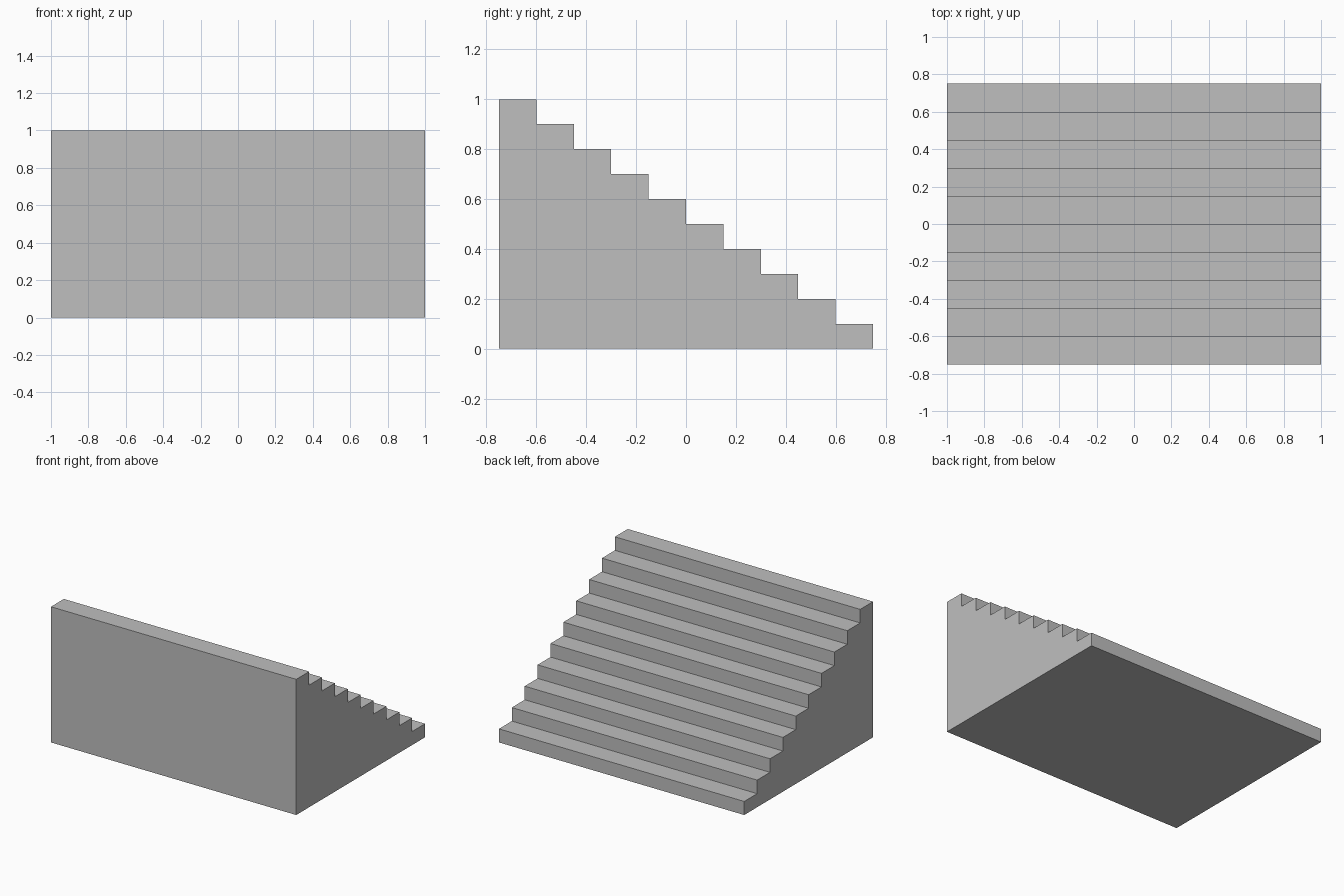
import bpy
import bmesh

cube = bpy.data.objects.get("Cube")
if cube:
    bpy.data.objects.remove(cube, do_unlink=True)

STEPS = 10
WIDTH, DEPTH, HEIGHT = 2.0, 1.5, 1.0
TREAD, RISE = DEPTH / STEPS, HEIGHT / STEPS

# Plain grey material
grey = bpy.data.materials.new("plain_grey")
grey.use_nodes = True
colour = (0.52, 0.52, 0.52, 1)
grey.diffuse_color = colour
grey.node_tree.nodes["Principled BSDF"].inputs["Base Color"].default_value = colour

# Stair profile in the y-z plane: tall wall at the front, steps falling to the back
profile = [(-DEPTH / 2, 0)]
for i in range(STEPS):
    z = HEIGHT - i * RISE
    y = -DEPTH / 2 + i * TREAD
    profile += [(y, z), (y + TREAD, z)]
profile.append((DEPTH / 2, 0))

# Extrude the profile across the full width
bm = bmesh.new()
side = bm.faces.new([bm.verts.new((-WIDTH / 2, y, z)) for y, z in profile])
result = bmesh.ops.extrude_face_region(bm, geom=[side], use_keep_orig=True)
moved = [v for v in result["geom"] if isinstance(v, bmesh.types.BMVert)]
bmesh.ops.translate(bm, verts=moved, vec=(WIDTH, 0, 0))
bmesh.ops.recalc_face_normals(bm, faces=bm.faces[:])

mesh = bpy.data.meshes.new("staircase")
bm.to_mesh(mesh)
bm.free()
mesh.materials.append(grey)
staircase = bpy.data.objects.new("staircase", mesh)
bpy.context.collection.objects.link(staircase)
